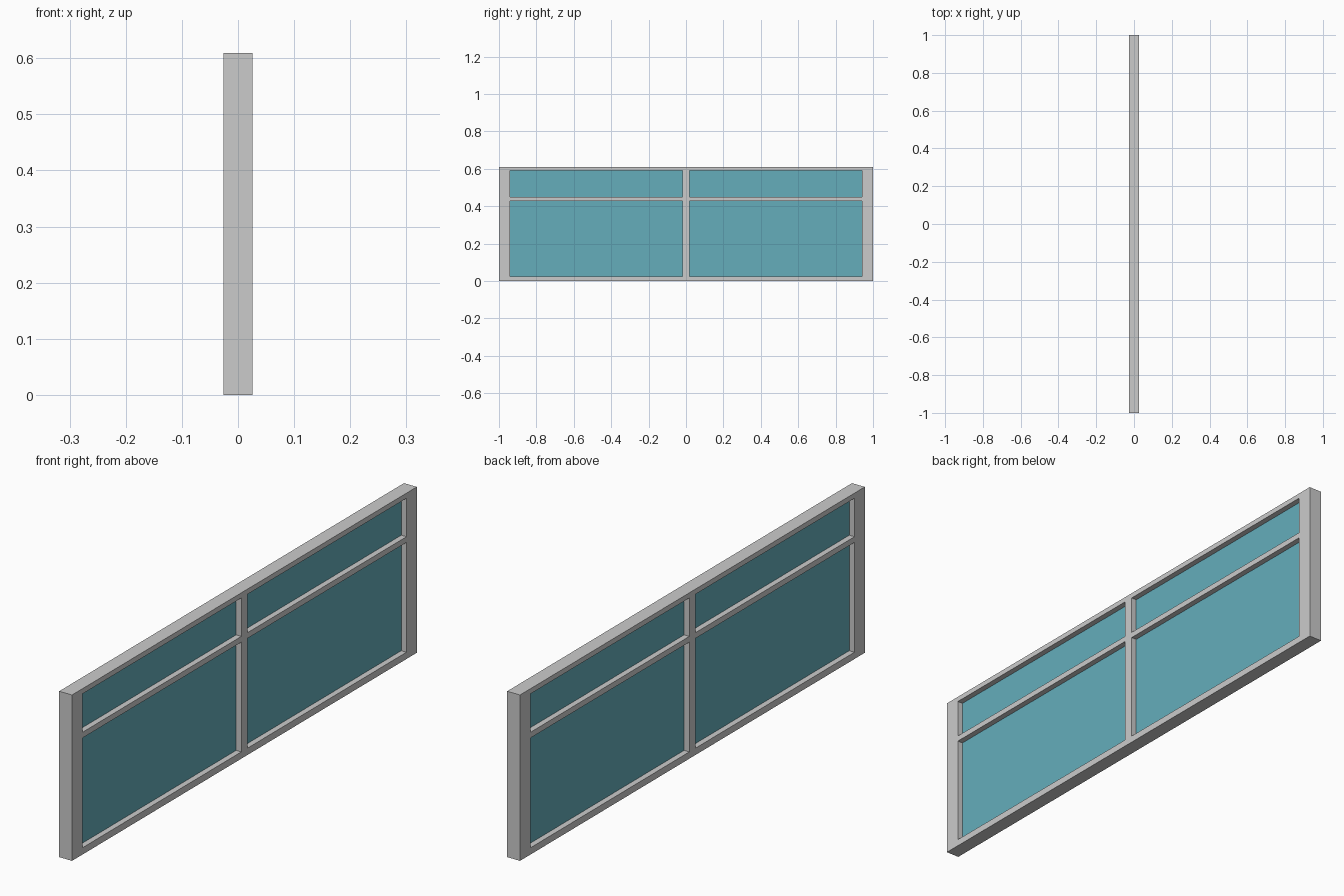
import bpy, bmesh

if "Cube" in bpy.data.objects:
    bpy.data.objects.remove(bpy.data.objects["Cube"])

DEPTH = 0.026          # half depth of the frame
GLASS = 0.005          # half thickness of the glass
YS = [-1.0, -0.94, -0.018, 0.018, 0.94, 1.0]
ZS = [0.0, 0.025, 0.428, 0.449, 0.59, 0.609]
OPENINGS = [(i, j) for i in (1, 3) for j in (1, 3)]


def finish(bm, name, material=None):
    mesh = bpy.data.meshes.new(name)
    bmesh.ops.recalc_face_normals(bm, faces=bm.faces[:])
    bm.to_mesh(mesh)
    bm.free()
    obj = bpy.data.objects.new(name, mesh)
    bpy.context.collection.objects.link(obj)
    if material:
        mesh.materials.append(material)
    return obj


def slab(cells, half, name, material=None):
    """Extrude the chosen cells of the layout grid along x."""
    bm = bmesh.new()
    grid = {(i, j): bm.verts.new((-half, y, z))
            for i, y in enumerate(YS) for j, z in enumerate(ZS)}
    for i, j in cells:
        bm.faces.new([grid[i, j], grid[i + 1, j],
                      grid[i + 1, j + 1], grid[i, j + 1]])
    loose = [v for v in bm.verts if not v.link_faces]
    bmesh.ops.delete(bm, geom=loose, context='VERTS')
    # keep the back faces and push a copy to the front
    back = bm.faces[:]
    out = bmesh.ops.extrude_face_region(bm, geom=back, use_keep_orig=True)
    moved = [v for v in out["geom"] if isinstance(v, bmesh.types.BMVert)]
    bmesh.ops.translate(bm, verts=moved, vec=(2 * half, 0, 0))
    return finish(bm, name, material)


glass = bpy.data.materials.new("glass_blue")
glass.diffuse_color = (0.13, 0.42, 0.50, 1)
glass.use_nodes = True
glass.node_tree.nodes["Principled BSDF"].inputs["Base Color"].default_value = glass.diffuse_color

# Frame with centre mullion and transom bar
slab([(i, j) for i in range(5) for j in range(5) if (i, j) not in OPENINGS],
     DEPTH, "window_frame")

# Four recessed glass panes
for i, j in OPENINGS:
    side = "left" if i == 1 else "right"
    level = "lower" if j == 1 else "upper"
    slab([(i, j)], GLASS, f"{level}_{side}_pane", glass)
